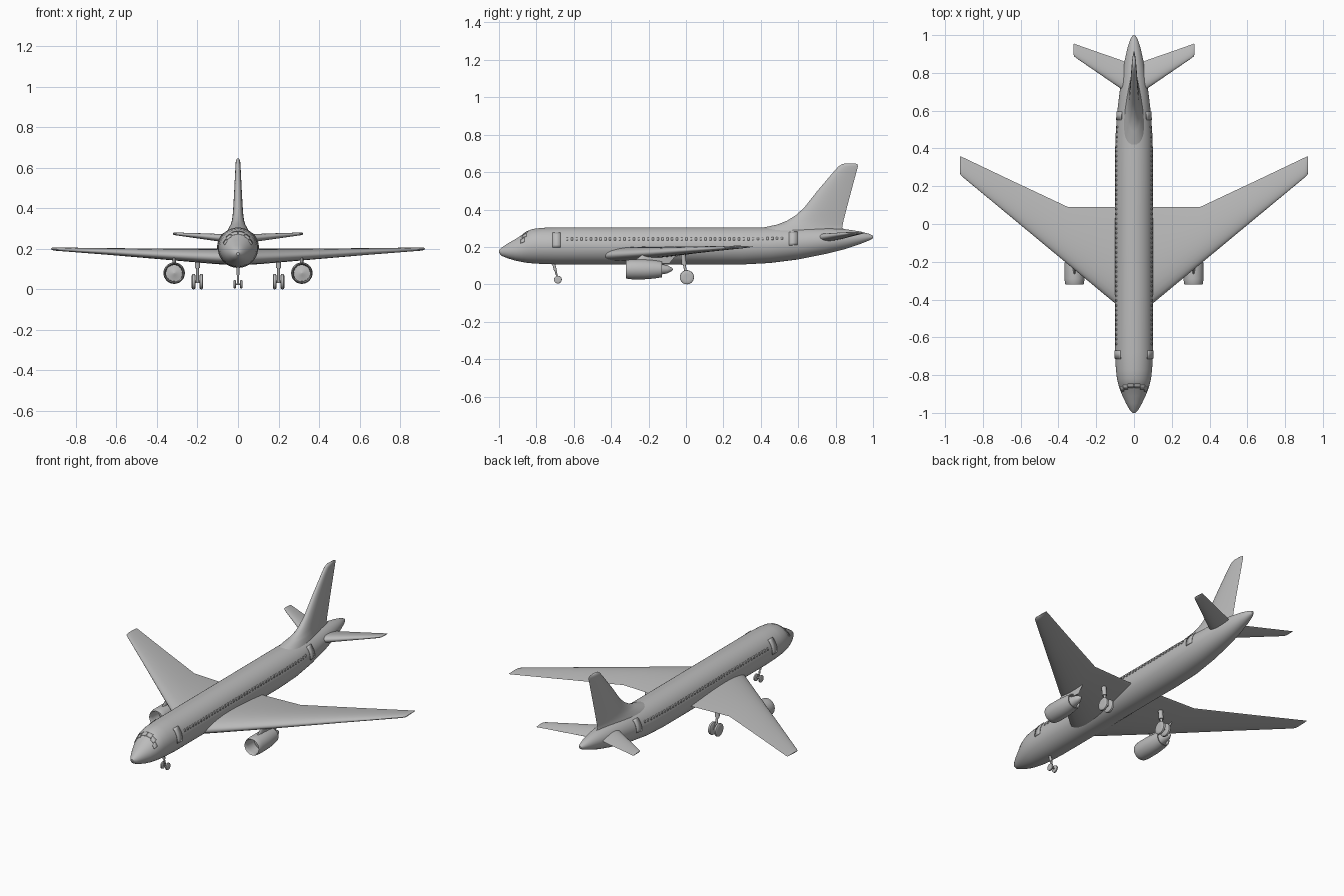
import bpy, bmesh
from math import sin, cos, pi, radians, sqrt
from mathutils import Vector

cube = bpy.data.objects.get("Cube")
if cube:
    bpy.data.objects.remove(cube, do_unlink=True)

grey = bpy.data.materials.new("plain grey")
grey.use_nodes = True
grey.diffuse_color = (0.5, 0.5, 0.5, 1)
grey.node_tree.nodes["Principled BSDF"].inputs["Base Color"].default_value = (0.5, 0.5, 0.5, 1)


def finish(name, bm, mirror=False, angle=40):
    """Turn a bmesh into a shaded object, optionally mirrored across x."""
    bmesh.ops.recalc_face_normals(bm, faces=bm.faces)
    mesh = bpy.data.meshes.new(name)
    bm.to_mesh(mesh)
    bm.free()
    mesh.materials.append(grey)
    obj = bpy.data.objects.new(name, mesh)
    bpy.context.collection.objects.link(obj)
    bpy.ops.object.select_all(action='DESELECT')
    obj.select_set(True)
    bpy.context.view_layer.objects.active = obj
    bpy.ops.object.shade_smooth_by_angle(angle=radians(angle))
    if mirror:
        obj.modifiers.new("mirror", 'MIRROR')
    return obj


def loft(bm, rings):
    """Skin closed rings of equal length and cap both ends."""
    loops = [[bm.verts.new(p) for p in ring] for ring in rings]
    n = len(loops[0])
    for a, b in zip(loops, loops[1:]):
        for i in range(n):
            j = (i + 1) % n
            bm.faces.new((a[i], a[j], b[j], b[i]))
    bm.faces.new(loops[0])
    bm.faces.new(loops[-1])


def airfoil(le, te, normal, half, n=14):
    """Symmetric wing section between leading and trailing edge."""
    le, te, normal = Vector(le), Vector(te), Vector(normal)
    ring = []
    for i in range(2 * n):
        u = (1 - cos(pi * i / n)) / 2
        t = 2.969 * sqrt(u) - 1.26 * u - 3.516 * u**2 + 2.843 * u**3 - 1.015 * u**4
        side = 1 if i <= n else -1
        ring.append(le.lerp(te, u) + normal * half * side * t)
    return ring


def tube(bm, a, b, r, segments=16, r2=None):
    """Cylinder from a to b."""
    a, b = Vector(a), Vector(b)
    q = (b - a).to_track_quat('Z', 'Y')
    loft(bm, [[p + q @ Vector((rad * cos(2 * pi * i / segments), rad * sin(2 * pi * i / segments), 0))
               for i in range(segments)] for p, rad in ((a, r), (b, r2 or r))])


def wheel(bm, x, y, z, r, w):
    """Tyre with rounded shoulders, axle along x."""
    rings = []
    for dx, k in ((-.5, .45), (-.5, .8), (-.3, .97), (0, 1), (.3, .97), (.5, .8), (.5, .45)):
        rings.append([(x + dx * w, y + r * k * cos(2 * pi * i / 24), z + r * k * sin(2 * pi * i / 24))
                      for i in range(24)])
    loft(bm, rings)


# Fuselage: y, bottom, top, half width
BODY = [(-1, .168, .182, .007), (-.985, .152, .197, .022), (-.95, .138, .22, .042),
        (-.91, .126, .243, .061), (-.88, .12, .262, .073), (-.85, .115, .284, .083),
        (-.82, .112, .296, .09), (-.77, .109, .302, .096), (-.68, .106, .305, .1),
        (.3, .106, .305, .1), (.45, .114, .305, .099), (.6, .133, .304, .088),
        (.75, .163, .301, .07), (.85, .188, .295, .053), (.93, .215, .283, .035),
        (.98, .235, .27, .019), (1, .246, .26, .006)]


def skin(y, a, lift=0):
    """Point on the fuselage at station y and angle a."""
    for s, e in zip(BODY, BODY[1:]):
        if y <= e[0]:
            k = (y - s[0]) / (e[0] - s[0])
            low, top, w = (s[i] + (e[i] - s[i]) * k for i in (1, 2, 3))
            return Vector(((w + lift) * cos(a), y, (low + top) / 2 + ((top - low) / 2 + lift) * sin(a)))


bm = bmesh.new()
loft(bm, [[skin(s[0], 2 * pi * i / 48) for i in range(48)] for s in BODY])
finish("fuselage", bm)


def panel(bm, y0, y1, a0, a1, lift=.002, n=6):
    """Thin plate following the fuselage skin."""
    grid = [[bm.verts.new(skin(y, radians(a0 + (a1 - a0) * i / n), lift)) for i in range(n + 1)]
            for y in (y0, y1)]
    for i in range(n):
        bm.faces.new((grid[0][i], grid[0][i + 1], grid[1][i + 1], grid[1][i]))


def plates(name, bm):
    obj = finish(name, bm, mirror=True)
    solid = obj.modifiers.new("thickness", 'SOLIDIFY')
    solid.thickness, solid.offset = .003, 0


# Cabin doors, cabin windows and windshield panes
bm = bmesh.new()
for y in (-.715, .55):
    panel(bm, y, y + .045, -5, 45)
plates("cabin_doors", bm)

bm = bmesh.new()
for i in range(46):
    y = -.64 + i * .0255
    panel(bm, y, y + .01, 17, 26, .0005, 2)
plates("cabin_windows", bm)

bm = bmesh.new()
for y, a0, a1 in ((-.885, 24, 42), (-.875, 45, 64), (-.868, 67, 88)):
    panel(bm, y, y + .022, a0, a1, .0005)
plates("windshield_panes", bm)

# Fin with a flared dorsal root: z, leading y, trailing y, half thickness
FIN = [(.285, .36, .85, .055), (.305, .42, .835, .045), (.32, .49, .838, .036), (.34, .54, .842, .03),
       (.37, .588, .85, .026), (.41, .632, .86, .023), (.5, .703, .884, .018), (.6, .788, .911, .013),
       (.63, .815, .919, .011), (.642, .833, .917, .008), (.646, .85, .905, .003)]
bm = bmesh.new()
loft(bm, [airfoil((0, le, z), (0, te, z), (1, 0, 0), h) for z, le, te, h in FIN])
finish("tail_fin", bm, angle=50)


def wing(name, stations):
    """Stations: x, leading y, trailing y, leading z, trailing z, half thickness."""
    bm = bmesh.new()
    loft(bm, [airfoil((x, le, zl), (x, te, zt), (0, 0, 1), h) for x, le, te, zl, zt, h in stations])
    finish(name, bm, mirror=True, angle=50)


wing("main_wings", [(.02, -.486, .09, .155, .175, .038), (.1, -.42, .09, .156, .177, .038),
                    (.35, -.213, .09, .168, .185, .027), (.65, .036, .231, .185, .193, .016),
                    (.9, .243, .35, .198, .2, .008), (.917, .258, .358, .199, .201, .006),
                    (.922, .272, .355, .2, .201, .002)])
wing("tailplanes", [(.01, .675, .84, .25, .25, .022), (.07, .717, .868, .253, .252, .02),
                    (.2, .806, .913, .265, .263, .013), (.305, .878, .95, .274, .272, .007),
                    (.317, .888, .955, .275, .273, .005), (.321, .9, .952, .275, .273, .002)])

# Engine pods: radius, y, revolved from the inlet face to the exhaust cone
ENGINE = [(.002, -.25), (.012, -.245), (.04, -.24), (.041, -.3), (.043, -.315), (.047, -.321), (.05, -.315),
          (.053, -.29), (.053, -.22), (.049, -.17), (.042, -.128), (.037, -.128), (.034, -.145),
          (.027, -.13), (.022, -.1), (.009, -.075), (.002, -.07)]
EX, EZ = .315, .08
bm = bmesh.new()
loft(bm, [[(EX + r * cos(2 * pi * i / 32), y, EZ + r * sin(2 * pi * i / 32)) for i in range(32)]
          for r, y in ENGINE])
finish("engine_pods", bm, mirror=True)

bm = bmesh.new()
loft(bm, [airfoil((EX, -.28, .122), (EX, -.09, .11), (1, 0, 0), .009),
          airfoil((EX, -.22, .17), (EX, -.04, .17), (1, 0, 0), .009)])
finish("engine_pylons", bm, mirror=True)

# Main landing gear
bm = bmesh.new()
tube(bm, (.2, -.01, .105), (.2, -.015, .16), .013)
tube(bm, (.2, .005, .037), (.2, -.012, .12), .007)
tube(bm, (.178, .005, .037), (.222, .005, .037), .006)
for x in (.181, .219):
    wheel(bm, x, .005, .038, .038, .019)
finish("main_gear", bm, mirror=True)

# Nose landing gear
bm = bmesh.new()
tube(bm, (0, -.685, .025), (0, -.71, .12), .005)
tube(bm, (0, -.698, .072), (0, -.71, .12), .008)
tube(bm, (-.018, -.685, .025), (.018, -.685, .025), .004)
for x in (-.016, .016):
    wheel(bm, x, -.685, .025, .021, .012)
finish("nose_gear", bm)
